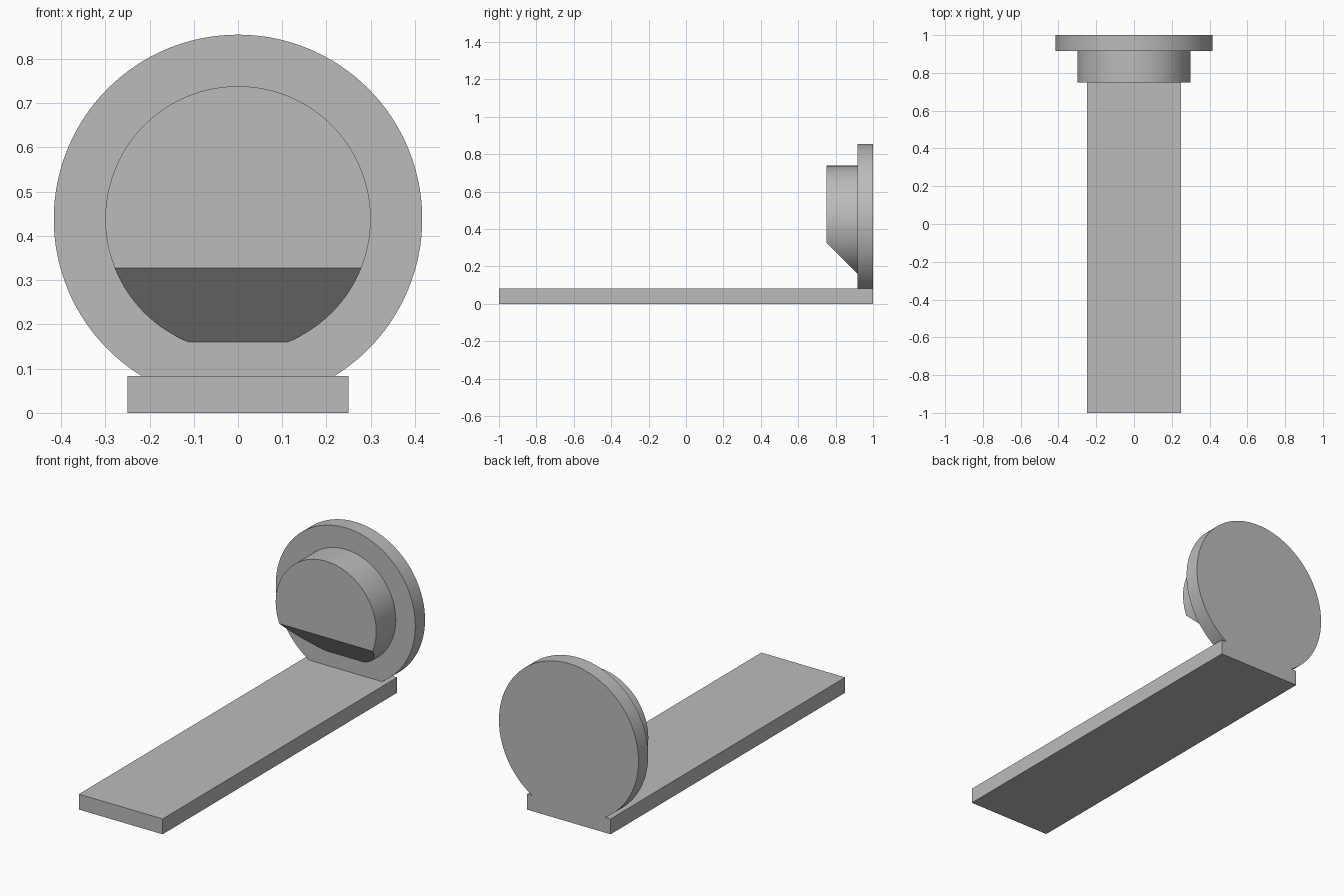
import bpy, bmesh, math
from mathutils import Matrix, Vector

if "Cube" in bpy.data.objects:
    bpy.data.objects.remove(bpy.data.objects["Cube"], do_unlink=True)

grey = bpy.data.materials.new("plain grey")
grey.use_nodes = True
colour = (0.5, 0.5, 0.5, 1)
grey.diffuse_color = colour
grey.node_tree.nodes["Principled BSDF"].inputs["Base Color"].default_value = colour

BASE_TOP = 0.083
CENTRE_Z = 0.4385
BOSS_FRONT, DISC_FRONT, BACK = 0.75, 0.917, 1.0


def make_object(name, bm):
    bmesh.ops.recalc_face_normals(bm, faces=bm.faces)
    mesh = bpy.data.meshes.new(name)
    bm.to_mesh(mesh)
    bm.free()
    mesh.materials.append(grey)
    obj = bpy.data.objects.new(name, mesh)
    bpy.context.collection.objects.link(obj)
    return obj


def cylinder_along_y(radius, front, back):
    bm = bmesh.new()
    place = Matrix.Translation((0, (front + back) / 2, CENTRE_Z)) @ Matrix.Rotation(math.pi / 2, 4, "X")
    bmesh.ops.create_cone(bm, cap_ends=True, segments=128, radius1=radius,
                          radius2=radius, depth=back - front, matrix=place)
    return bm


def cut_away(bm, point, normal, fill):
    """Remove everything on the normal side of a plane."""
    cut = bmesh.ops.bisect_plane(bm, geom=bm.verts[:] + bm.edges[:] + bm.faces[:],
                                 plane_co=point, plane_no=normal, clear_outer=True)
    if fill:
        edges = [e for e in cut["geom_cut"] if isinstance(e, bmesh.types.BMEdge)]
        bmesh.ops.contextual_create(bm, geom=edges)


def remove_hidden_back(bm):
    hidden = [f for f in bm.faces if f.normal.y > 0.99]
    bmesh.ops.delete(bm, geom=hidden, context="FACES_ONLY")


# Long flat base
bm = bmesh.new()
bmesh.ops.create_cube(bm, size=1, matrix=Matrix.Translation((0, 0, BASE_TOP / 2))
                      @ Matrix.Diagonal((0.5, 2, BASE_TOP, 1)))
base = make_object("base_plate", bm)

# Upright disc, trimmed flush with the base
bm = cylinder_along_y(0.4165, DISC_FRONT, BACK)
cut_away(bm, Vector((0, 0, BASE_TOP)), Vector((0, 0, -1)), fill=False)
disc = make_object("upright_disc", bm)

# Smaller round boss with a sloped underside
bm = cylinder_along_y(0.3, BOSS_FRONT, DISC_FRONT)
cut_away(bm, Vector((0, BOSS_FRONT, 0.327)), Vector((0, -1, -1)), fill=True)
bm.normal_update()
remove_hidden_back(bm)
boss = make_object("sloped_boss", bm)

# Smooth the round rims and keep the flat faces crisp
for obj in (disc, boss):
    bpy.ops.object.select_all(action="DESELECT")
    obj.select_set(True)
    bpy.context.view_layer.objects.active = obj
    bpy.ops.object.shade_smooth_by_angle(angle=math.radians(30))
